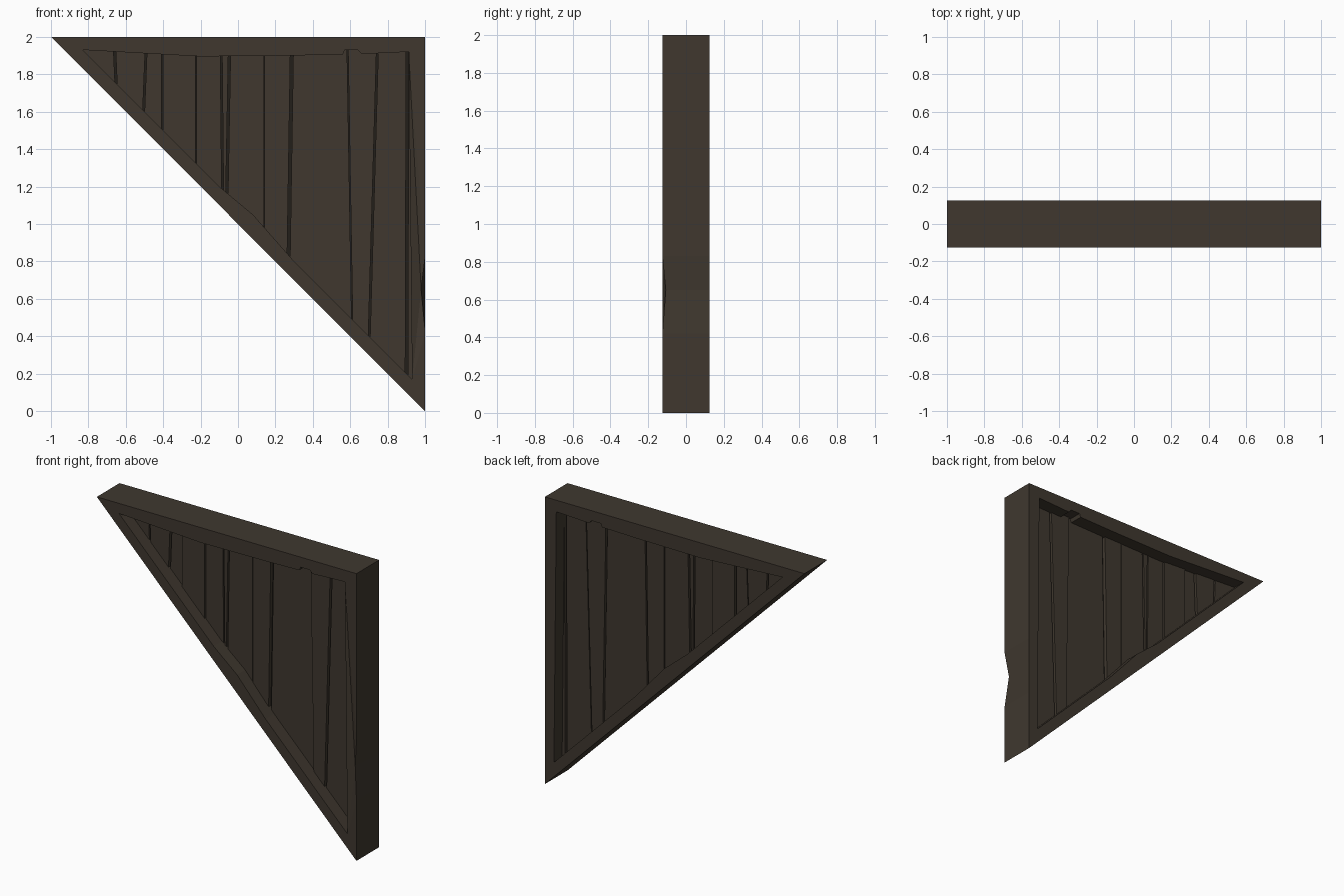
import bpy, bmesh

if "Cube" in bpy.data.objects:
    bpy.data.objects.remove(bpy.data.objects["Cube"])


def material(name, rgb):
    m = bpy.data.materials.new(name)
    m.diffuse_color = (*rgb, 1)
    m.use_nodes = True
    m.node_tree.nodes["Principled BSDF"].inputs["Base Color"].default_value = m.diffuse_color
    return m


wood = material("dark brown wood", (0.050, 0.039, 0.028))
gap_wood = material("shadowed gap", (0.016, 0.013, 0.010))


def prism(name, outline, front, back, mat, dents=None):
    """Extrude an x-z outline from y=front to y=back; dents shift single front points."""
    bm = bmesh.new()
    f = [bm.verts.new((x, front, z)) for x, z in outline]
    b = [bm.verts.new((x, back, z)) for x, z in outline]
    bm.faces.new(f)
    bm.faces.new(b)
    n = len(f)
    for i in range(n):
        j = (i + 1) % n
        bm.faces.new((f[i], f[j], b[j], b[i]))
    for i, (dx, dy) in (dents or {}).items():
        f[i].co.x += dx
        f[i].co.y += dy
    bmesh.ops.recalc_face_normals(bm, faces=bm.faces)
    bmesh.ops.triangulate(bm, faces=[q for q in bm.faces if len(q.verts) > 4])
    me = bpy.data.meshes.new(name)
    bm.to_mesh(me)
    bm.free()
    me.materials.append(mat)
    ob = bpy.data.objects.new(name, me)
    bpy.context.collection.objects.link(ob)
    return ob


D = 0.125  # half depth of the frame

# Frame beams with slightly worn inner edges
prism("top_beam", [(-0.9, 2), (1, 2), (1, 1.92), (0.92, 1.92), (0.66, 1.908), (0.64, 1.93),
                   (0.57, 1.93), (0.56, 1.906), (0.3, 1.9), (-0.2, 1.895), (-0.83, 1.93)],
      -D, D, wood)
prism("diagonal_beam", [(-1, 2), (1, 0), (1, 0.1), (0.3, 0.8), (0.08, 1.05), (-0.1, 1.2),
                        (-0.9, 2)], -D, D, wood)
prism("side_beam", [(1, 1.92), (0.912, 1.92), (0.93, 0.17), (1, 0.1), (1, 0.42), (1, 0.65),
                    (1, 0.83)], -D, D, wood, {5: (-0.022, 0.018)})

# Thin core seen through the gaps
prism("gap_backing", [(-0.87, 1.95), (0.95, 1.95), (0.95, 0.13)], -0.012, 0.012, gap_wood)

# Vertical planks: each seam is (x at top, x at bottom, gap width)
seams = [(-0.86, -0.86, 0), (-0.66, -0.65, 0.012), (-0.49, -0.505, 0.010),
         (-0.405, -0.405, 0.008), (-0.225, -0.225, 0.006), (-0.09, -0.082, 0.010),
         (-0.045, -0.06, 0.012), (0.14, 0.14, 0.003), (0.288, 0.27, 0.016),
         (0.585, 0.61, 0.006), (0.745, 0.70, 0.010), (0.905, 0.90, 0.014), (0.96, 0.96, 0)]
for i, (a, b) in enumerate(zip(seams, seams[1:])):
    lt, lb = a[0] + a[2] / 2, a[1] + a[2] / 2
    rt, rb = b[0] - b[2] / 2, b[1] - b[2] / 2
    half = 0.036 + 0.005 * (i % 2) - 0.003 * (i % 3)
    prism(f"plank_{i + 1}", [(lt, 1.95), (rt, 1.95), (rb, 1.07 - rb), (lb, 1.07 - lb)],
          -half, half, wood)
